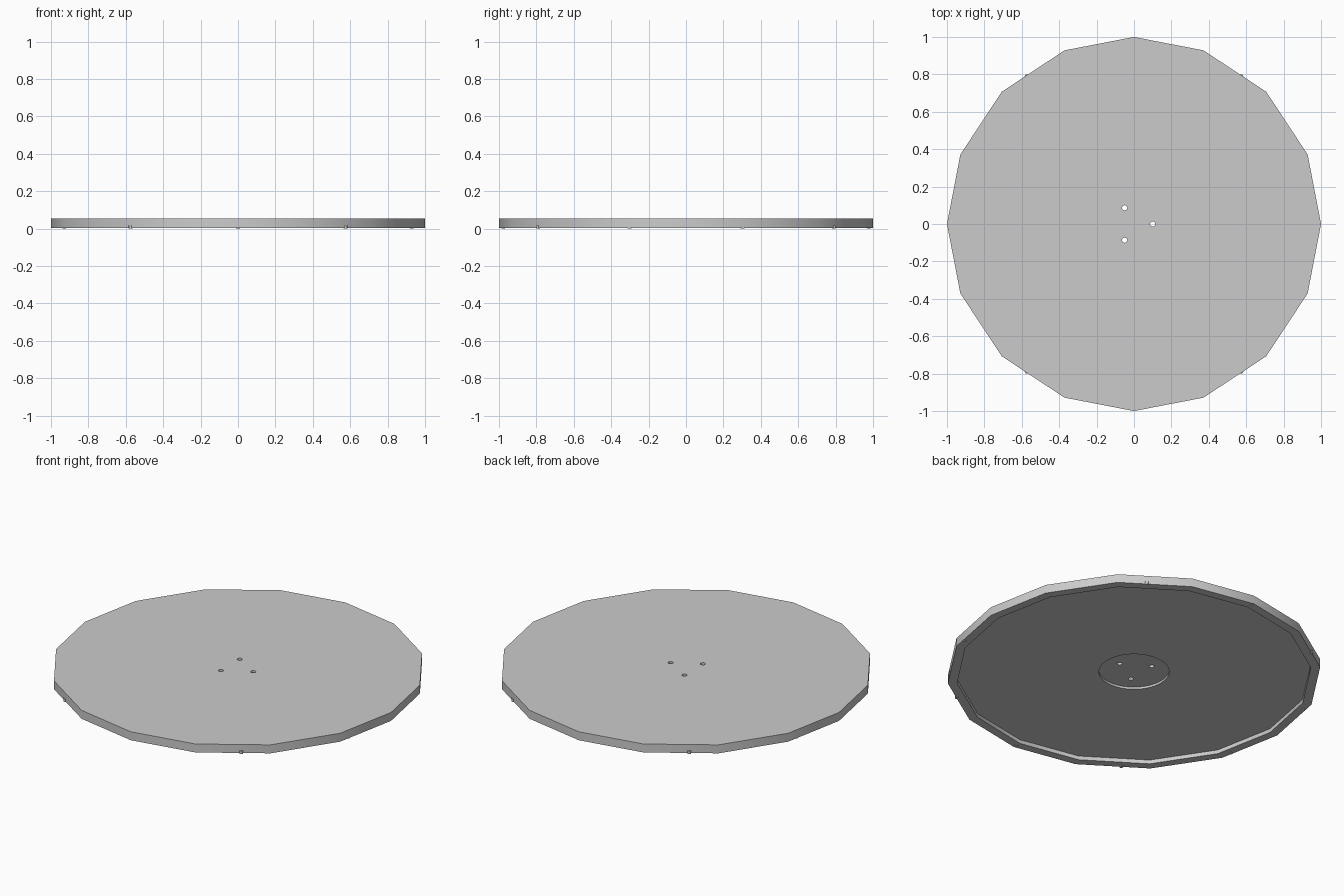
import bpy
import bmesh
from math import cos, sin, radians, tau

cube = bpy.data.objects.get("Cube")
if cube:
    bpy.data.objects.remove(cube, do_unlink=True)

TOP, RIM_BOTTOM = 0.054, 0.004

grey = bpy.data.materials.new("plain_grey")
grey.use_nodes = True
colour = (0.6, 0.6, 0.6, 1)
grey.diffuse_color = colour
grey.node_tree.nodes["Principled BSDF"].inputs["Base Color"].default_value = colour


def ring(radius, angles, centre=(0, 0)):
    return [(centre[0] + radius * cos(a), centre[1] + radius * sin(a)) for a in angles]


def even(sides):
    return [tau * i / sides for i in range(sides)]


def prism(name, outline, low, high):
    """Extrude a flat outline between two heights."""
    bm = bmesh.new()
    base = bm.faces.new([bm.verts.new((x, y, low)) for x, y in outline])
    top = bmesh.ops.extrude_face_region(bm, geom=[base])["geom"]
    for v in top:
        if isinstance(v, bmesh.types.BMVert):
            v.co.z = high
    bmesh.ops.recalc_face_normals(bm, faces=bm.faces)
    mesh = bpy.data.meshes.new(name)
    bm.to_mesh(mesh)
    bm.free()
    mesh.materials.append(grey)
    obj = bpy.data.objects.new(name, mesh)
    bpy.context.collection.objects.link(obj)
    return obj


def activate(obj):
    bpy.ops.object.select_all(action="DESELECT")
    obj.select_set(True)
    bpy.context.view_layer.objects.active = obj


def cut(target, cutter):
    """Subtract the cutter, then discard it."""
    cutter.hide_render = True
    mod = target.modifiers.new("cut", "BOOLEAN")
    mod.operation, mod.solver, mod.object = "DIFFERENCE", "EXACT", cutter
    activate(target)
    bpy.ops.object.modifier_apply(modifier=mod.name)
    bpy.data.objects.remove(cutter, do_unlink=True)


# Sixteen-sided plate, its quarter points slightly drawn out
corners = [radians(90 * q + a) for q in range(4) for a in (0, 21.8, 45, 68.2)]
plate = prism("round_plate", ring(1, corners), RIM_BOTTOM, TOP)

# Hollow underside, leaving a rim
cut(plate, prism("underside_cutter", ring(0.95, corners), -0.1, 0.027))

# Shallow round hub recess
cut(plate, prism("hub_cutter", ring(0.188, even(48)), -0.1, 0.04))

# Three bolt holes through the hub
for angle in even(3):
    centre = ring(0.1, [angle])[0]
    cut(plate, prism("bolt_cutter", ring(0.014, even(16), centre), -0.1, 0.1))

activate(plate)
bpy.ops.object.shade_smooth_by_angle(angle=radians(30))

# Ten small pins under the rim
for i in range(10):
    centre = ring(0.977, [radians(18 + 36 * i)])[0]
    pin = prism(f"rim_pin_{i + 1}", ring(0.01, even(12), centre), 0, 0.018)
    activate(pin)
    bpy.ops.object.shade_smooth_by_angle(angle=radians(40))
